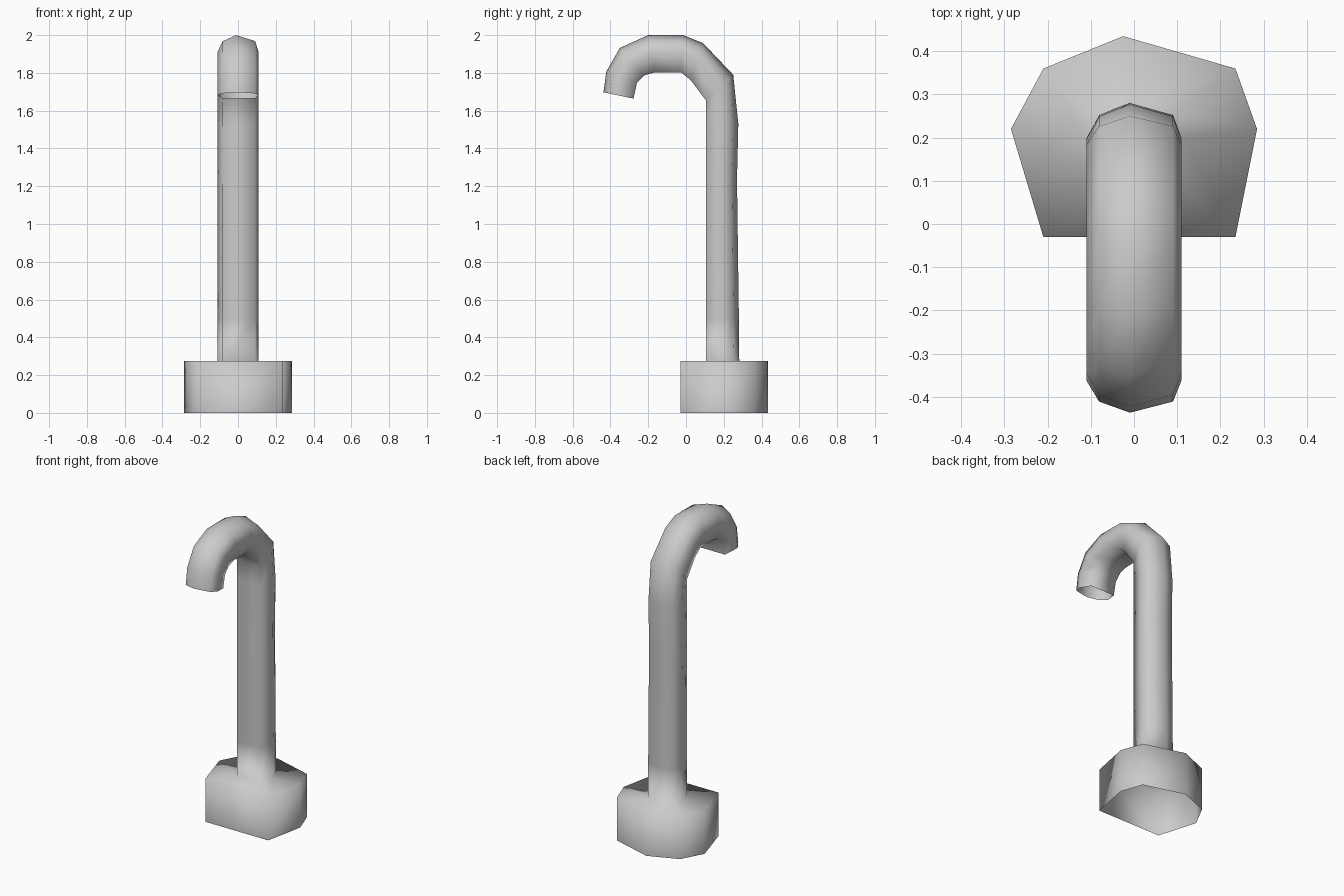
import bpy, bmesh

if "Cube" in bpy.data.objects:
    bpy.data.objects.remove(bpy.data.objects["Cube"])

# D-shaped seven-sided profile, counter-clockwise from above
PROFILE = [(-0.21, -0.03), (0.235, -0.03), (0.285, 0.22), (0.235, 0.36),
           (-0.025, 0.435), (-0.21, 0.36), (-0.285, 0.22)]
Y0, DEPTH = -0.03, 0.465
PIPE = 0.385

# Each ring: x scale, flat-side (y, z), pointed-side (y, z)
RINGS = [
    # Foot, open underneath
    (1, (-0.03, 0), (0.435, 0)),
    (1, (-0.03, 0.275), (0.435, 0.275)),
    # Upright
    (PIPE, (0.105, 0.275), (0.282, 0.275)),
    (PIPE, (0.105, 0.50), (0.280, 0.50)),
    (PIPE, (0.105, 1.235), (0.270, 1.235)),
    (PIPE, (0.105, 1.53), (0.277, 1.53)),
    # Bend and open spout
    (PIPE, (0.105, 1.655), (0.250, 1.79)),
    (PIPE, (0.026, 1.760), (0.090, 1.958)),
    (PIPE, (-0.026, 1.803), (-0.016, 2.0)),
    (PIPE, (-0.165, 1.803), (-0.200, 2.0)),
    (PIPE, (-0.220, 1.787), (-0.350, 1.932)),
    (PIPE, (-0.260, 1.746), (-0.422, 1.807)),
    (PIPE, (-0.278, 1.664), (-0.437, 1.697)),
]


def add_ring(bm, scale, inner, outer):
    verts = []
    for x, y in PROFILE:
        t = (y - Y0) / DEPTH
        verts.append(bm.verts.new((x * scale,
                                   inner[0] + t * (outer[0] - inner[0]),
                                   inner[1] + t * (outer[1] - inner[1]))))
    return verts


# Foot and pipe lofted as one continuous smooth skin
bm = bmesh.new()
rings = [add_ring(bm, *r) for r in RINGS]
n = len(PROFILE)
for a, b in zip(rings, rings[1:]):
    for i in range(n):
        j = (i + 1) % n
        bm.faces.new((a[i], a[j], b[j], b[i])).smooth = True

mesh = bpy.data.meshes.new("curved_pipe_with_foot")
bm.to_mesh(mesh)
bm.free()
obj = bpy.data.objects.new("curved_pipe_with_foot", mesh)
bpy.context.collection.objects.link(obj)
